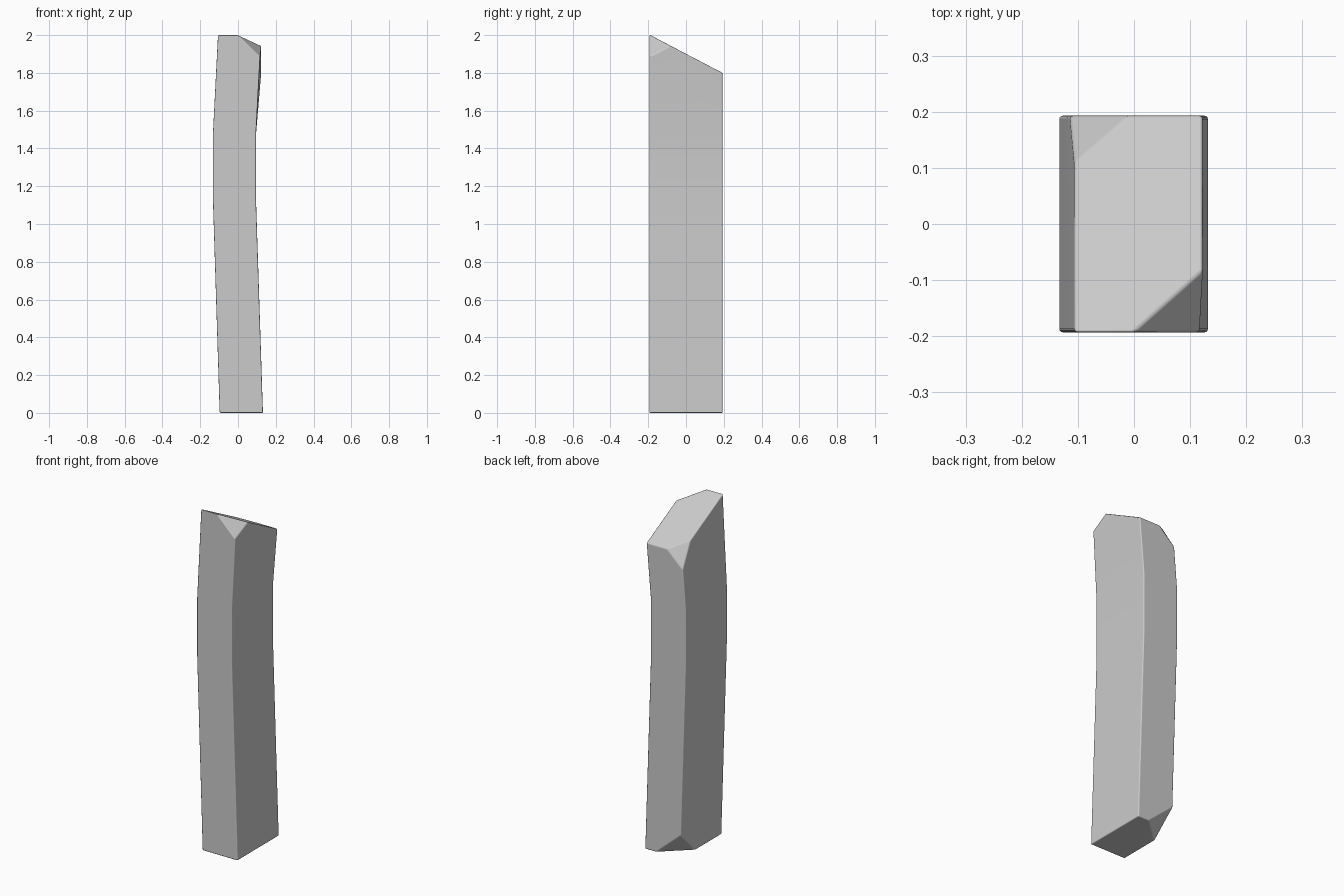
import bpy, bmesh
from mathutils import Vector

if "Cube" in bpy.data.objects:
    bpy.data.objects.remove(bpy.data.objects["Cube"])

HALF = 0.193  # half depth in y

# Bent post: rings of (left x, right x, front z, back z)
rings = [(-0.097, 0.132, 0.0, 0.0),
         (-0.133, 0.095, 1.14, 1.14),
         (-0.133, 0.095, 1.47, 1.47),
         (-0.106, 0.123, 2.002, 1.80)]

bm = bmesh.new()
loops = []
for xl, xr, zf, zb in rings:
    loops.append([bm.verts.new(p) for p in ((xl, -HALF, zf), (xr, -HALF, zf),
                                            (xr, HALF, zb), (xl, HALF, zb))])
for a, b in zip(loops, loops[1:]):
    for i in range(4):
        j = (i + 1) % 4
        bm.faces.new((a[i], a[j], b[j], b[i]))
bm.faces.new(loops[0][::-1])
bm.faces.new(loops[-1])


def chip(p, q, r):
    """Slice off the corner beyond the plane through three points."""
    p, q, r = Vector(p), Vector(q), Vector(r)
    n = (q - p).cross(r - p).normalized()
    if n.dot(Vector((0, 0, 1.0)) - p) > 0:   # normal points away from the middle
        n = -n
    geom = bm.verts[:] + bm.edges[:] + bm.faces[:]
    cut = bmesh.ops.bisect_plane(bm, geom=geom, dist=1e-5, plane_co=p,
                                 plane_no=n, clear_outer=True)
    edges = [e for e in cut['geom_cut'] if isinstance(e, bmesh.types.BMEdge)]
    bmesh.ops.contextual_create(bm, geom=edges)


# Chipped corners: top front right, top back left, bottom back left
chip((0.0, -HALF, 2.0), (0.122, -0.083, 1.944), (0.117, -HALF, 1.885))
chip((-0.01, HALF, 1.80), (-0.106, 0.11, 1.843), (-0.111, HALF, 1.706))
chip((0.06, HALF, 0.0), (-0.097, 0.05, 0.0), (-0.102, HALF, 0.14))

bmesh.ops.recalc_face_normals(bm, faces=bm.faces[:])
mesh = bpy.data.meshes.new("stone_post")
bm.to_mesh(mesh)
bm.free()
post = bpy.data.objects.new("stone_post", mesh)
bpy.context.collection.objects.link(post)
bpy.context.view_layer.objects.active = post
post.select_set(True)
bpy.ops.object.shade_smooth()

# Slightly softened edges
bev = post.modifiers.new("soft_edges", 'BEVEL')
bev.width = 0.006
bev.segments = 3
bev.limit_method = 'ANGLE'
bev.angle_limit = 0.35
bev.harden_normals = True
